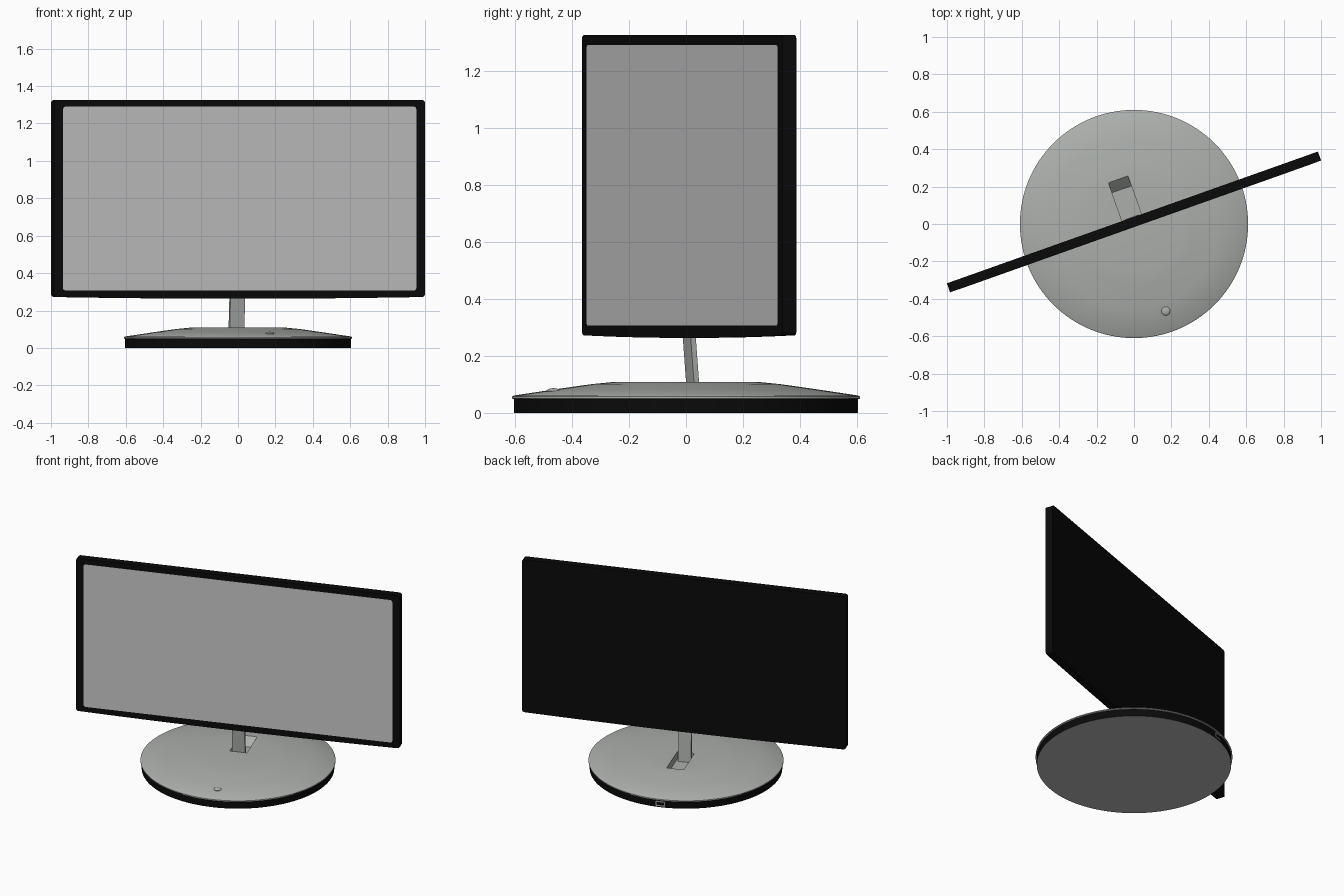
import bpy, bmesh, math
from mathutils import Matrix

if "Cube" in bpy.data.objects:
    bpy.data.objects.remove(bpy.data.objects["Cube"])

SWIVEL = math.atan2(0.705, 1.985)          # head and stem are turned about z
TURN = Matrix.Rotation(SWIVEL, 4, 'Z')


def mat(name, r, g, b):
    m = bpy.data.materials.new(name)
    m.diffuse_color = (r, g, b, 1)
    m.use_nodes = True
    m.node_tree.nodes["Principled BSDF"].inputs["Base Color"].default_value = m.diffuse_color
    return m


BLACK = mat("black plastic", 0.003, 0.003, 0.003)
SCREEN = mat("screen grey", 0.58, 0.58, 0.58)
METAL = mat("brushed metal", 0.41, 0.43, 0.41)
UNDER = mat("underside grey", 0.48, 0.48, 0.48)


def finish(name, bm, *mats, turn=True, smooth=True):
    bmesh.ops.recalc_face_normals(bm, faces=bm.faces)
    me = bpy.data.meshes.new(name)
    if turn:
        bm.transform(TURN)
    bm.to_mesh(me)
    bm.free()
    ob = bpy.data.objects.new(name, me)
    bpy.context.collection.objects.link(ob)
    for m in mats:
        me.materials.append(m)
    if smooth:
        shade(ob)
    return ob


def shade(ob):
    bpy.ops.object.select_all(action='DESELECT')
    ob.select_set(True)
    bpy.context.view_layer.objects.active = ob
    bpy.ops.object.shade_smooth_by_angle(angle=math.radians(30))


def prism(points, offset):
    """Closed outline of 3D points, extruded along offset."""
    bm = bmesh.new()
    f = bm.faces.new([bm.verts.new(p) for p in points])
    ext = bmesh.ops.extrude_face_region(bm, geom=[f], use_keep_orig=True)
    vs = [e for e in ext['geom'] if isinstance(e, bmesh.types.BMVert)]
    bmesh.ops.translate(bm, verts=vs, vec=offset)
    return bm


def rounded_rect(cx, y, w, z0, z1, r, sag=0.0, n=5):
    """Rounded rectangle in the xz plane; sag bows the lower edge."""
    pts = []
    for sx, z, a0 in ((1, z1 - r, 0), (-1, z1 - r, 90), (-1, z0 + r, 180), (1, z0 + r, 270)):
        for i in range(n + 1):
            a = math.radians(a0 + 90 * i / n)
            pts.append((cx + sx * (w / 2 - r) + r * math.cos(a), y, z + r * math.sin(a)))
        if a0 == 180 and sag:
            for i in range(1, 12):
                t = -1 + i / 6
                pts.append((cx + t * (w / 2 - r), y, z0 - sag * (1 - t * t)))
    return pts


def lathe(profile, seg=128):
    bm = bmesh.new()
    vs = [bm.verts.new((r, 0, z)) for r, z in profile]
    es = [bm.edges.new(p) for p in zip(vs, vs[1:])]
    bmesh.ops.spin(bm, geom=vs + es, axis=(0, 0, 1), cent=(0, 0, 0),
                   angle=math.tau, steps=seg)
    bmesh.ops.remove_doubles(bm, verts=bm.verts, dist=1e-5)
    return bm


# Monitor head: slim case with a display plate on the front
CX, CY, T = 0.0037, 0.0104, 0.051
front = CY - T / 2
finish("monitor_case",
       prism(rounded_rect(CX, front, 2.105, 0.272, 1.325, 0.018, 0.009), (0, T, 0)), BLACK)
finish("display_panel",
       prism(rounded_rect(CX, front - 0.001, 2.005, 0.306, 1.29, 0.015), (0, 0.004, 0)), SCREEN)

# Base: black drum with grey underside
bm = lathe([(0, 0), (0.603, 0), (0.603, 0.049), (0, 0.049)])
bmesh.ops.recalc_face_normals(bm, faces=bm.faces)
for f in bm.faces:
    f.material_index = 1 if f.normal.z < -0.9 else 0
finish("base_drum", bm, BLACK, UNDER, turn=False)

# Base: metal cover with a rolled rim and a slot for the stem
cover = finish("base_cover", lathe([
    (0, 0.048), (0.605, 0.048), (0.61, 0.051), (0.61, 0.057), (0.604, 0.061),
    (0.45, 0.084), (0.33, 0.101), (0.26, 0.108), (0, 0.108)]), METAL, turn=False, smooth=False)
slot = [(-0.055, 0.006, 0.2), (-0.055, 0.006, 0.058), (-0.055, 0.197, 0.058),
        (-0.055, 0.253, 0.108), (-0.055, 0.253, 0.2)]
cutter = finish("slot_cutter", prism(slot, (0.11, 0, 0)), METAL, smooth=False)
cutter.hide_render = True
mod = cover.modifiers.new("slot", 'BOOLEAN')
mod.operation, mod.solver, mod.object = 'DIFFERENCE', 'EXACT', cutter
bpy.context.view_layer.objects.active = cover
bpy.ops.object.modifier_apply(modifier=mod.name)
bpy.data.objects.remove(cutter)
shade(cover)

# Stem: flat bar leaning forward into the case
stem = [(-0.0415, 0.019, 0.055), (-0.0415, 0.038, 0.055),
        (-0.0415, 0.019, 0.30), (-0.0415, 0.000, 0.30)]
finish("stem", prism(stem, (0.083, 0, 0)), METAL)

# Power button: small dome on the front slope
bm = bmesh.new()
bmesh.ops.create_uvsphere(bm, u_segments=24, v_segments=12, radius=0.024)
bm.transform(Matrix.Translation((0.17, -0.465, 0.077)) @ Matrix.Diagonal((1, 1, 0.4, 1)))
finish("power_button", bm, METAL, turn=False)

# Rear socket: metal frame with a dark insert on the drum
finish("socket_frame",
       prism(rounded_rect(0, 0.597, 0.06, 0.008, 0.042, 0.004), (0, 0.009, 0)), METAL)
finish("socket_insert",
       prism(rounded_rect(0, 0.600, 0.046, 0.015, 0.035, 0.003), (0, 0.007, 0)), BLACK)
